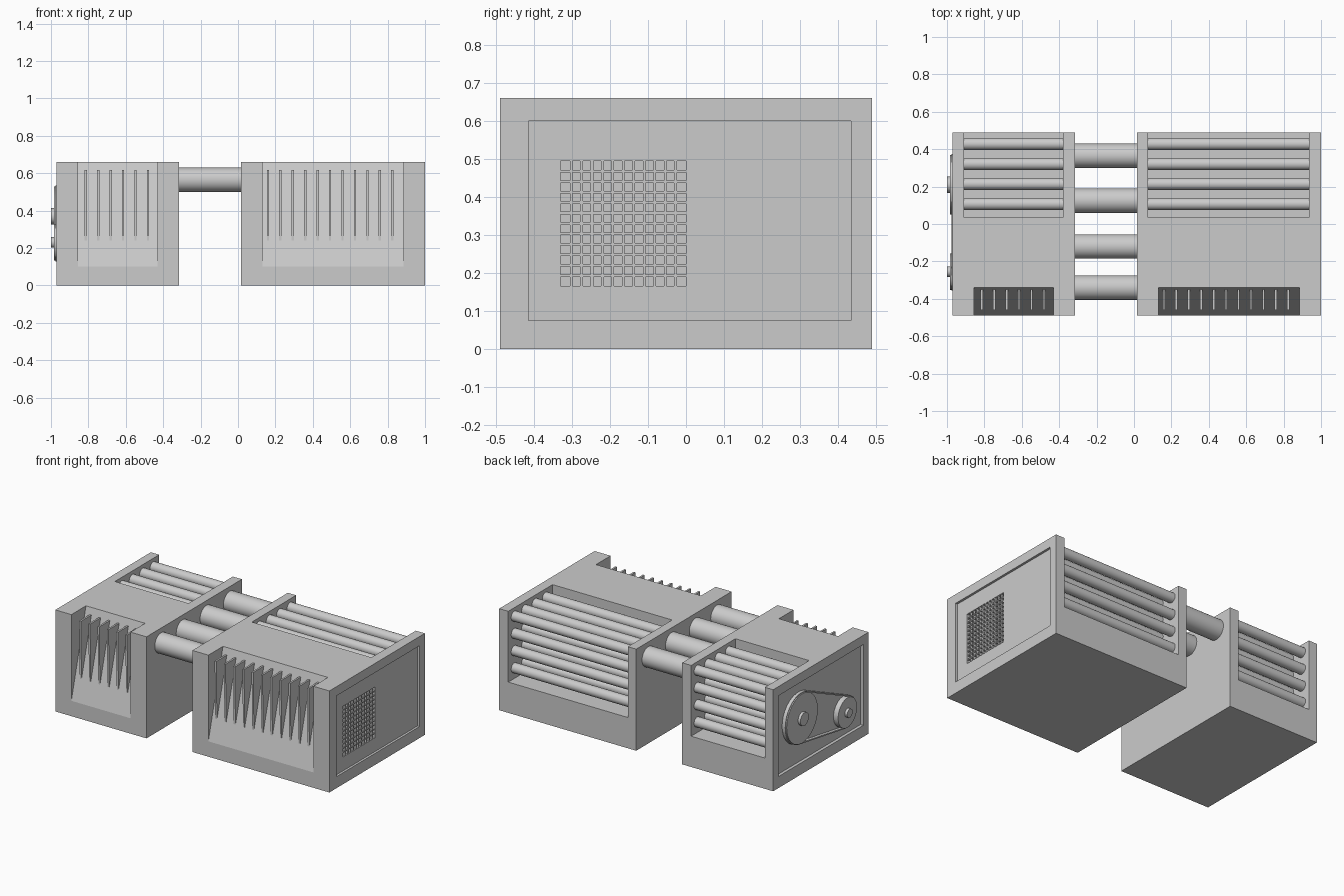
import bpy, bmesh, math

if "Cube" in bpy.data.objects:
    bpy.data.objects.remove(bpy.data.objects["Cube"])

grey = bpy.data.materials.new("plain_grey")
grey.diffuse_color = (0.6, 0.6, 0.6, 1)
grey.use_nodes = True
grey.node_tree.nodes["Principled BSDF"].inputs["Base Color"].default_value = grey.diffuse_color


def prism(name, x0, x1, pts, smooth=False):
    """Extrude a (y, z) outline along x."""
    bm = bmesh.new()
    a = [bm.verts.new((x0, y, z)) for y, z in pts]
    b = [bm.verts.new((x1, y, z)) for y, z in pts]
    caps = [bm.faces.new(a), bm.faces.new(b[::-1])]
    n = len(pts)
    for i in range(n):
        j = (i + 1) % n
        bm.faces.new((a[i], b[i], b[j], a[j])).smooth = smooth
    for f in caps:
        for e in f.edges:
            e.smooth = False
    bmesh.ops.recalc_face_normals(bm, faces=bm.faces)
    me = bpy.data.meshes.new(name)
    bm.to_mesh(me)
    bm.free()
    me.materials.append(grey)
    ob = bpy.data.objects.new(name, me)
    bpy.context.collection.objects.link(ob)
    return ob


def box(name, x0, x1, y0, y1, z0, z1):
    return prism(name, x0, x1, [(y0, z0), (y1, z0), (y1, z1), (y0, z1)])


def circle(y, z, r, n=32):
    return [(y + r * math.cos(2 * math.pi * i / n), z + r * math.sin(2 * math.pi * i / n))
            for i in range(n)]


def rod(name, x0, x1, y, z, r):
    return prism(name, x0, x1, circle(y, z, r), True)


def cut(ob, cutter):
    m = ob.modifiers.new("cut", 'BOOLEAN')
    m.operation, m.solver, m.object = 'DIFFERENCE', 'EXACT', cutter
    bpy.context.view_layer.objects.active = ob
    bpy.ops.object.modifier_apply(modifier=m.name)
    bpy.data.objects.remove(cutter, do_unlink=True)


def housing(side, x0, x1, slot, pocket, fin_x, fins):
    body = box(side + "_housing", x0, x1, -0.49, 0.49, 0, 0.66)
    # open rear bay and sloped front pocket
    cut(body, box("bay_cutter", slot[0], slot[1], 0.035, 0.6, 0.2, 0.8))
    cut(body, prism("pocket_cutter", pocket[0], pocket[1],
                    [(-0.52, -0.012), (-0.3132, 0.76), (-0.52, 0.76)]))
    # grid of rods in the rear bay
    for i in range(4):
        for j in range(4):
            rod(side + "_bay_rod", slot[0] - 0.01, slot[1] + 0.01,
                0.107 + 0.107 * i, 0.27 + 0.112 * j, 0.032)
    # tapered fins in the front pocket
    for i in range(fins):
        x = fin_x + 0.0665 * i
        prism(side + "_fin", x - 0.006, x + 0.006,
              [(-0.46, 0.617), (-0.345, 0.617), (-0.446, 0.24), (-0.4535, 0.24)])
    return body


left = housing("left", -0.97, -0.315, (-0.91, -0.38), (-0.855, -0.43), -0.814, 6)
right = housing("right", 0.015, 1.0, (0.075, 0.935), (0.13, 0.885), 0.16, 11)

# pipes joining the housings
for y in (0.365, 0.125, -0.12, -0.34):
    rod("joining_pipe", -0.33, 0.03, y, 0.565, 0.065)

# recessed end panels and the grille opening
cut(left, box("panel_cutter", -1.1, -0.95, -0.435, 0.435, 0.075, 0.6))
cut(right, box("panel_cutter", 0.985, 1.1, -0.415, 0.435, 0.075, 0.6))
cut(right, box("grille_cutter", 0.95, 1.1, -0.33, 0.0, 0.165, 0.495))

# grille bars
for i in range(1, 12):
    y, z = -0.33 + 0.0275 * i, 0.165 + 0.0275 * i
    box("grille_upright", 0.968, 0.984, y - 0.0035, y + 0.0035, 0.163, 0.497)
    box("grille_crossbar", 0.97, 0.982, -0.332, 0.002, z - 0.0035, z + 0.0035)

# pulleys and hubs on the left end
A, B = (0.21, 0.37, 0.16), (-0.255, 0.23, 0.097)
for name, (y, z, r), hub in (("large", A, 0.043), ("small", B, 0.028)):
    rod(name + "_pulley", -0.983, -0.945, y, z, r)
    rod(name + "_pulley_hub", -1.0, -0.94, y, z, hub)


def belt_outline(grow):
    """Outline of a belt wrapped round both pulleys."""
    dy, dz = B[0] - A[0], B[1] - A[1]
    base = math.atan2(dz, dy)
    t = math.acos((A[2] - B[2]) / math.hypot(dy, dz))
    pts = []
    for (y, z, r), a0, a1 in ((A, base + t, base + 2 * math.pi - t), (B, base - t, base + t)):
        for i in range(25):
            a = a0 + (a1 - a0) * i / 24
            pts.append((y + (r + grow) * math.cos(a), z + (r + grow) * math.sin(a)))
    return pts


# thin drive belt
belt = prism("drive_belt", -0.976, -0.955, belt_outline(0.005), True)
cut(belt, prism("belt_cutter", -1.1, -0.8, belt_outline(-0.003)))
